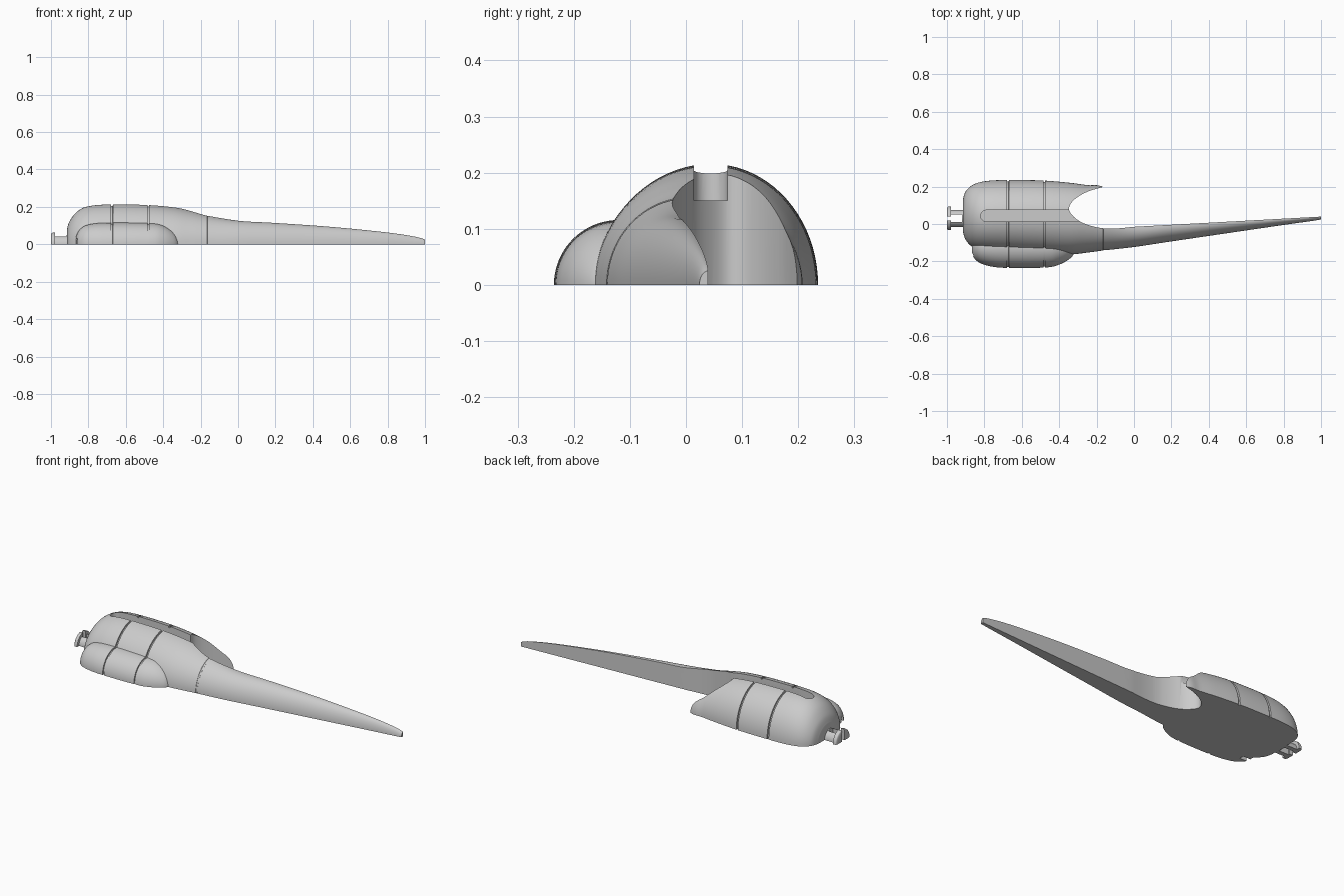
import bpy, bmesh
from math import sin, cos, pi

if "Cube" in bpy.data.objects:
    bpy.data.objects.remove(bpy.data.objects["Cube"], do_unlink=True)

grey = bpy.data.materials.new("light_grey")
grey.use_nodes = True
grey.diffuse_color = (0.6, 0.6, 0.6, 1)
grey.node_tree.nodes["Principled BSDF"].inputs["Base Color"].default_value = (0.6, 0.6, 0.6, 1)


def finish(name, bm):
    bmesh.ops.recalc_face_normals(bm, faces=bm.faces[:])
    mesh = bpy.data.meshes.new(name)
    bm.to_mesh(mesh)
    bm.free()
    mesh.materials.append(grey)
    ob = bpy.data.objects.new(name, mesh)
    bpy.context.collection.objects.link(ob)
    return ob


def spline(pts, steps=6):
    """Smooth curve through the given stations."""
    ext = [pts[0]] + pts + [pts[-1]]
    out = []
    for a, b, c, d in zip(ext, ext[1:], ext[2:], ext[3:]):
        for i in range(steps):
            t = i / steps
            out.append([q + 0.5 * t * (r - p + t * (2*p - 5*q + 4*r - s + t * (3*(q - r) + s - p)))
                        for p, q, r, s in zip(a, b, c, d)])
    return out + [list(pts[-1])]


def row_at(rows, x):
    for a, b in zip(rows, rows[1:]):
        if a[0] <= x <= b[0]:
            t = (x - a[0]) / (b[0] - a[0])
            return [p + (q - p) * t for p, q in zip(a, b)]


def half_loft(name, stations, seams, n=40):
    """Half-round hull along x; stations are x, front y, centre y, back y, height."""
    rows = spline(stations)
    out = [r for r in rows if all(abs(r[0] - s) > 0.008 for s, d in seams)]
    for s, depth in seams:
        for dx, inset in ((-0.005, 0), (-0.004, depth), (0.004, depth), (0.005, 0)):
            x, f, c, b, h = row_at(rows, s + dx)
            out.append([x, f + inset, c, b - inset, h - inset])
    out.sort()
    bm = bmesh.new()
    rings = []
    for x, f, c, b, h in out:
        ring = []
        for i in range(n + 1):
            k = cos(pi * i / n)
            y = c - (c - f) * k if k > 0 else c - (b - c) * k
            ring.append(bm.verts.new((x, y, h * sin(pi * i / n) if 0 < i < n else 0)))
        rings.append(ring)
    for p, q in zip(rings, rings[1:]):
        for i in range(n + 1):
            j = (i + 1) % (n + 1)
            bm.faces.new((p[i], p[j], q[j], q[i]))
    bm.faces.new(rings[0])
    bm.faces.new(rings[-1])
    return finish(name, bm)


def prism(name, outline, z0, z1):
    bm = bmesh.new()
    face = bm.faces.new([bm.verts.new((x, y, z0)) for x, y in outline])
    top = bmesh.ops.extrude_face_region(bm, geom=[face])["geom"]
    bmesh.ops.translate(bm, vec=(0, 0, z1 - z0),
                        verts=[v for v in top if isinstance(v, bmesh.types.BMVert)])
    return finish(name, bm)


def box(x0, x1, y0, y1, z0, z1):
    return prism("box_cutter", [(x0, y0), (x1, y0), (x1, y1), (x0, y1)], z0, z1)


def cut(ob, cutter):
    mod = ob.modifiers.new("cut", "BOOLEAN")
    mod.operation = "DIFFERENCE"
    mod.solver = "EXACT"
    mod.object = cutter
    bpy.context.view_layer.objects.active = ob
    bpy.ops.object.modifier_apply(modifier=mod.name)
    bpy.data.objects.remove(cutter, do_unlink=True)


def smooth(ob):
    bpy.ops.object.select_all(action="DESELECT")
    ob.select_set(True)
    bpy.context.view_layer.objects.active = ob
    bpy.ops.object.shade_smooth_by_angle(angle=0.6)


# Main body flowing into the long tapered arm
body = half_loft("body_and_arm", [
    (-0.915, -0.04, 0.045, 0.13, 0.08),
    (-0.9, -0.085, 0.045, 0.175, 0.125),
    (-0.86, -0.125, 0.045, 0.21, 0.175),
    (-0.8, -0.143, 0.045, 0.228, 0.205),
    (-0.7, -0.152, 0.045, 0.235, 0.215),
    (-0.5, -0.16, 0.045, 0.233, 0.213),
    (-0.35, -0.163, 0.04, 0.221, 0.2),
    (-0.25, -0.153, 0.03, 0.208, 0.18),
    (-0.16, -0.141, 0.005, 0.196, 0.155),
    (0, -0.123, -0.025, 0.09, 0.126),
    (0.2, -0.093, -0.012, 0.08, 0.114),
    (0.5, -0.049, 0.008, 0.08, 0.093),
    (0.8, -0.005, 0.026, 0.07, 0.063),
    (0.95, 0.016, 0.036, 0.06, 0.04),
    (1, 0.024, 0.04, 0.056, 0.025),
], [(-0.674, 0.008), (-0.48, 0.008), (-0.16, 0.001)])

# Concave scoop and the flat inner side of the arm
scoop = [p[:2] for p in spline([
    (-0.166, 0.198), (-0.25, 0.172), (-0.32, 0.13), (-0.348, 0.08), (-0.315, 0.032),
    (-0.26, 0.0), (-0.18, -0.021), (-0.1, -0.024), (0, -0.015)])]
cut(body, prism("scoop_cutter", [(-0.1, 0.3)] + [(-0.12, 0.21)] + scoop +
                [(1.1, 0.045), (1.1, 0.3)], -0.1, 0.4))

# Top channel with a rounded end
end = [(-0.79 - 0.03 * sin(pi * i / 12), 0.044 + 0.03 * cos(pi * i / 12)) for i in range(13)]
cut(body, prism("channel_cutter", end + [(-0.2, 0.014), (-0.2, 0.074)], 0.15, 0.4))

# Side pod with a small opening at its nose
pod = half_loft("side_pod", [
    (-0.865, -0.165, -0.12, -0.07, 0.045),
    (-0.845, -0.193, -0.12, -0.06, 0.08),
    (-0.8, -0.218, -0.12, -0.05, 0.105),
    (-0.7, -0.234, -0.12, -0.04, 0.115),
    (-0.48, -0.233, -0.12, -0.04, 0.113),
    (-0.4, -0.217, -0.12, -0.05, 0.1),
    (-0.34, -0.183, -0.12, -0.06, 0.062),
    (-0.315, -0.15, -0.11, -0.08, 0.015),
], [(-0.674, 0.006), (-0.48, 0.006)])
cut(pod, box(-0.9, -0.82, -0.17, -0.145, -0.05, 0.03))

# Split snap connector at the nose
connector = half_loft("snap_connector", [
    (-1, -0.02, 0.03, 0.08, 0.05), (-0.995, -0.032, 0.03, 0.092, 0.062),
    (-0.978, -0.033, 0.03, 0.093, 0.063)], [], 24)
shaft = half_loft("connector_shaft", [
    (-0.985, -0.016, 0.03, 0.076, 0.047), (-0.88, -0.016, 0.03, 0.076, 0.047)], [], 24)
cut(connector, box(-1.1, -0.9, 0.019, 0.041, -0.1, 0.2))
cut(shaft, box(-1.1, -0.92, 0.01, 0.05, -0.1, 0.2))

for part in (body, pod, connector, shaft):
    smooth(part)
